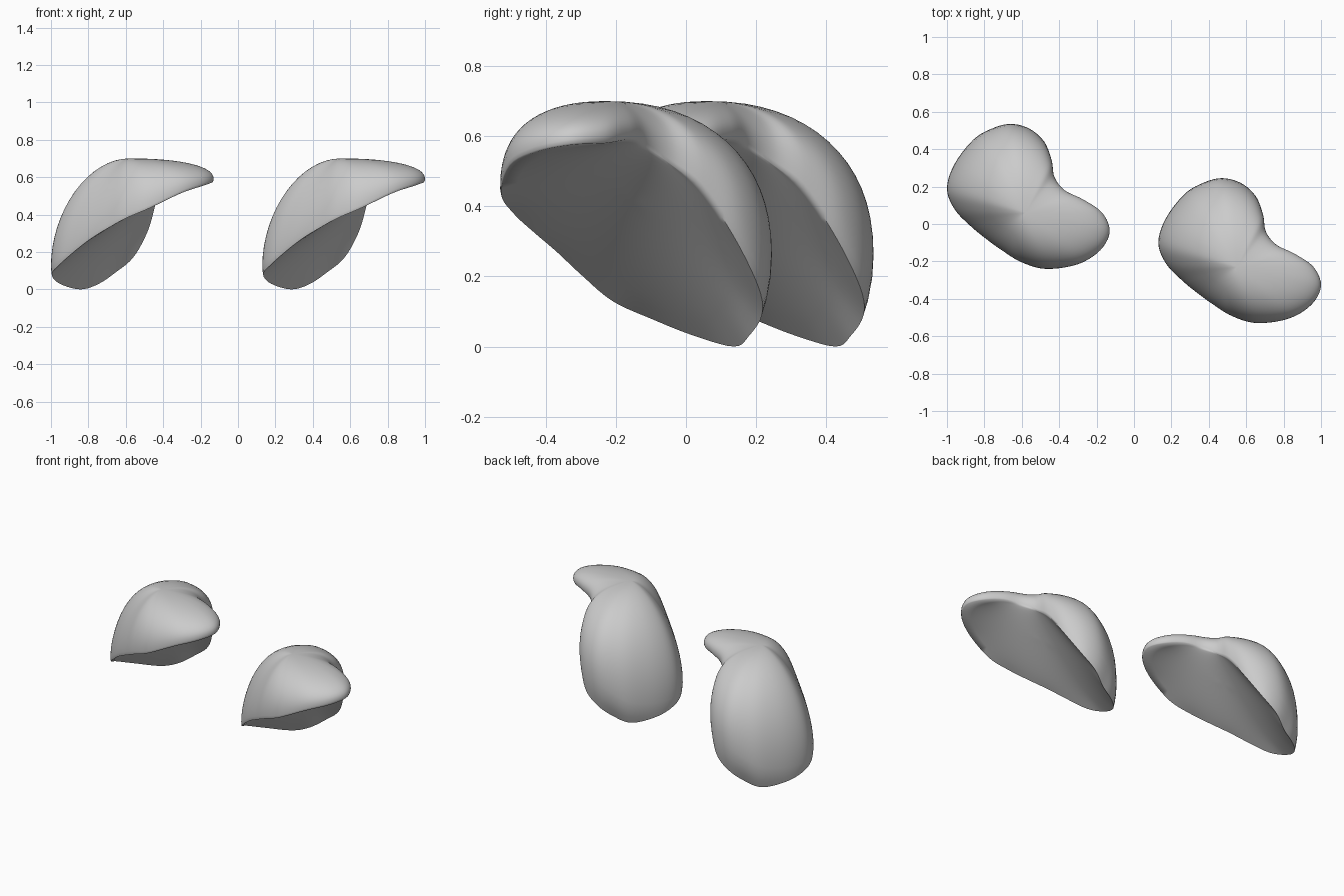
import bpy
import bmesh
import math
from mathutils import Vector

cube = bpy.data.objects.get("Cube")
if cube:
    bpy.data.objects.remove(cube, do_unlink=True)

# One plain grey for both pieces
grey = bpy.data.materials.new("plain_grey")
grey.use_nodes = True
colour = (0.6, 0.6, 0.6, 1)
grey.diffuse_color = colour
grey.node_tree.nodes["Principled BSDF"].inputs["Base Color"].default_value = colour

CROWN = Vector((-.58, .06, .7))      # top of the dome
HOLLOW = .09                         # how far the underside is pressed in
LIP = 15                             # outline point the hollow leans toward

# Bean-shaped outline: x, y, height of widest line, rim inset, rim drop
OUTLINE = [
    (-1, .19, .13, .99, .05),
    (-.96, .08, .16, .99, .03),
    (-.875, -.01, .225, .99, .02),
    (-.79, -.08, .29, .99, .02),
    (-.7, -.145, .345, .99, .02),
    (-.6, -.205, .4, .99, .02),
    (-.47, -.24, .45, .99, .015),
    (-.3, -.215, .53, .99, .015),
    (-.18, -.14, .57, .99, .015),
    (-.13, -.04, .59, .99, .015),
    (-.17, .06, .6, .98, .02),
    (-.27, .13, .61, .98, .02),
    (-.37, .18, .6, .97, .03),
    (-.425, .25, .56, .98, .04),
    (-.44, .34, .5, .98, .05),
    (-.48, .44, .38, .97, .07),
    (-.56, .51, .3, .97, .13),
    (-.66, .535, .26, .94, .17),
    (-.76, .51, .2, .91, .17),
    (-.86, .45, .14, .94, .14),
    (-.96, .32, .12, .98, .09),
]


def smooth_loop(points, steps):
    """Closed Catmull-Rom curve through the points."""
    count = len(points)
    result = []
    for i in range(count):
        a, b, c, d = (points[(i + k) % count] for k in (-1, 0, 1, 2))
        for j in range(steps):
            t = j / steps
            result.append([
                q + t / 2 * (r - p + t * (2 * p - 5 * q + 4 * r - s + t * (3 * (q - r) + s - p)))
                for p, q, r, s in zip(a, b, c, d)])
    return result


def film_point(rim, i, s):
    """Point of a soft film stretched over the rim and pressed upward."""
    total, point = 0, Vector()
    for j, r in enumerate(rim):
        turn = math.tau * (i - j) / len(rim)
        weight = (1 - s * s) / (1 - 2 * s * math.cos(turn) + s * s)
        total += weight
        point += r * weight
    point /= total
    lean = math.cos(math.tau * (i / len(rim) - LIP / len(OUTLINE)))
    point.z += HOLLOW * (1 - s * s) * (1 + .6 * s * lean)
    return point


def fullness(w):
    """Dome arc exponent: the front right slope is leaner than the rest."""
    angle = math.atan2(w.y - CROWN.y, w.x - CROWN.x)
    return .9 + .3 * max(0, math.cos(angle - math.radians(205))) ** 2


def build_lobe_mesh():
    loop = smooth_loop(OUTLINE, 5)
    wide = [Vector(p[:3]) for p in loop]
    rim = []
    for w, p in zip(wide, loop):
        r = CROWN.lerp(w, p[3])
        r.z = max(0, w.z - p[4])
        rim.append(r)
    count = len(loop)

    rings = []
    # Dome: full arcs from near the crown out to the widest line
    for k in range(1, 17):
        angle = math.pi / 2 * k / 16
        ring = []
        for w in wide:
            v = CROWN.lerp(w, math.sin(angle) ** fullness(w))
            v.z = w.z + (CROWN.z - w.z) * max(0, math.cos(angle)) ** fullness(w)
            ring.append(v)
        rings.append(ring)
    # Side tucking in from the widest line to the rim
    for s in (.35, .7, 1):
        ring = []
        for w, r in zip(wide, rim):
            v = w.lerp(r, s * s)
            v.z = w.z + (r.z - w.z) * s
            ring.append(v)
        rings.append(ring)
    # Hollow underside
    for k in range(9, 0, -1):
        rings.append([film_point(rim, i, k / 10) for i in range(count)])

    bm = bmesh.new()
    rows = [[bm.verts.new(v) for v in ring] for ring in rings]
    top, bottom = bm.verts.new(CROWN), bm.verts.new(film_point(rim, 0, 0))
    for i in range(count):
        j = (i + 1) % count
        bm.faces.new((top, rows[0][i], rows[0][j]))
        bm.faces.new((bottom, rows[-1][j], rows[-1][i]))
        for upper, lower in zip(rows, rows[1:]):
            bm.faces.new((upper[i], lower[i], lower[j], upper[j]))
    bmesh.ops.recalc_face_normals(bm, faces=bm.faces[:])
    mesh = bpy.data.meshes.new("lobe")
    bm.to_mesh(mesh)
    bm.free()
    mesh.materials.append(grey)
    return mesh


# Two matching lobes, the second stepped sideways and forward
lobe = build_lobe_mesh()
for name, place in (("right_lobe", (0, 0, 0)), ("left_lobe", (1.13, -.29, 0))):
    obj = bpy.data.objects.new(name, lobe)
    obj.location = place
    bpy.context.collection.objects.link(obj)

# Smooth shading with a crisp front rim
bpy.ops.object.select_all(action="DESELECT")
bpy.context.view_layer.objects.active = obj
obj.select_set(True)
bpy.ops.object.shade_smooth_by_angle(angle=math.radians(70))
